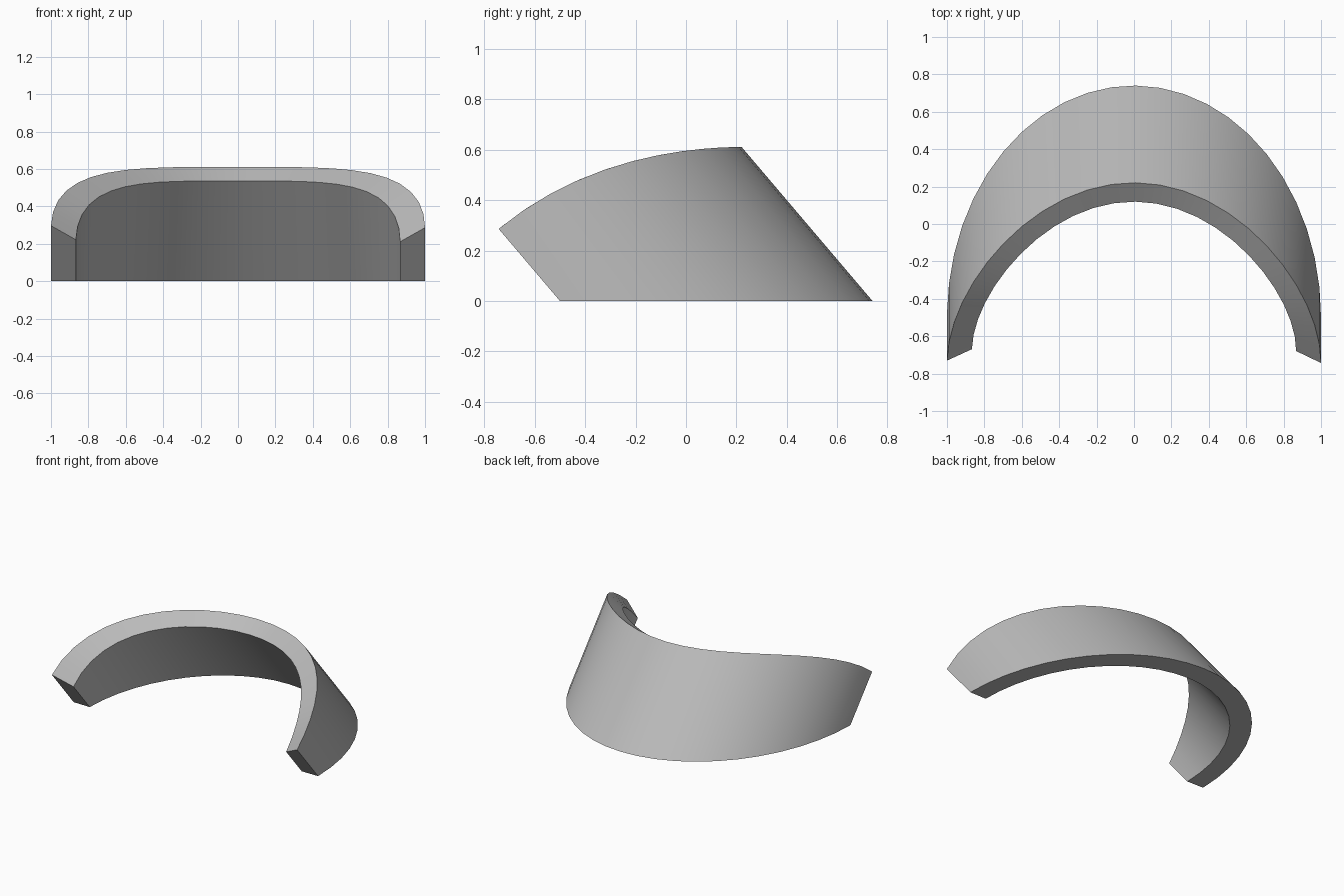
import bpy, bmesh, math

cube = bpy.data.objects.get("Cube")
if cube:
    bpy.data.objects.remove(cube, do_unlink=True)

SEGMENTS = 24
LEAN = -0.85          # backward slope of the wall, y per unit of height
CENTRE_Y = -0.5
DEPTH = 1.24          # depth of the base ellipse relative to its width
INNER = 0.867         # inner radius relative to the outer one
END = math.radians(179)

grey = bpy.data.materials.new("plain grey")
grey.use_nodes = True
colour = (0.5, 0.5, 0.5, 1)
grey.diffuse_color = colour
grey.node_tree.nodes["Principled BSDF"].inputs["Base Color"].default_value = colour


def wall_point(angle, radius, z):
    """Point on the leaning elliptical wall."""
    return (radius * math.cos(angle),
            CENTRE_Y + radius * DEPTH * math.sin(angle) + LEAN * z, z)


def rim_height(angle):
    """Outer rim height, rising from the open ends to the back."""
    return 0.611 - 0.325 * (1 - math.sin(angle)) ** 1.85


# Curved band: a four-cornered section swept around the half ellipse
bm = bmesh.new()
sections = []
for i in range(SEGMENTS + 1):
    a = END * i / SEGMENTS
    top = rim_height(a)
    corners = [(1, 0), (1, top), (INNER, top - 0.075), (INNER, 0)]
    sections.append([bm.verts.new(wall_point(a, r, z)) for r, z in corners])
for s, t in zip(sections, sections[1:]):
    for k in range(4):
        n = (k + 1) % 4
        bm.faces.new((s[k], t[k], t[n], s[n]))

# Flat end caps
bm.faces.new(sections[0])
bm.faces.new(sections[-1])
bmesh.ops.recalc_face_normals(bm, faces=bm.faces[:])

mesh = bpy.data.meshes.new("curved_band")
bm.to_mesh(mesh)
bm.free()
mesh.materials.append(grey)
band = bpy.data.objects.new("curved_band", mesh)
bpy.context.collection.objects.link(band)

# Smooth walls with crisp rims
bpy.ops.object.select_all(action="DESELECT")
band.select_set(True)
bpy.context.view_layer.objects.active = band
bpy.ops.object.shade_smooth_by_angle(angle=math.radians(30))
